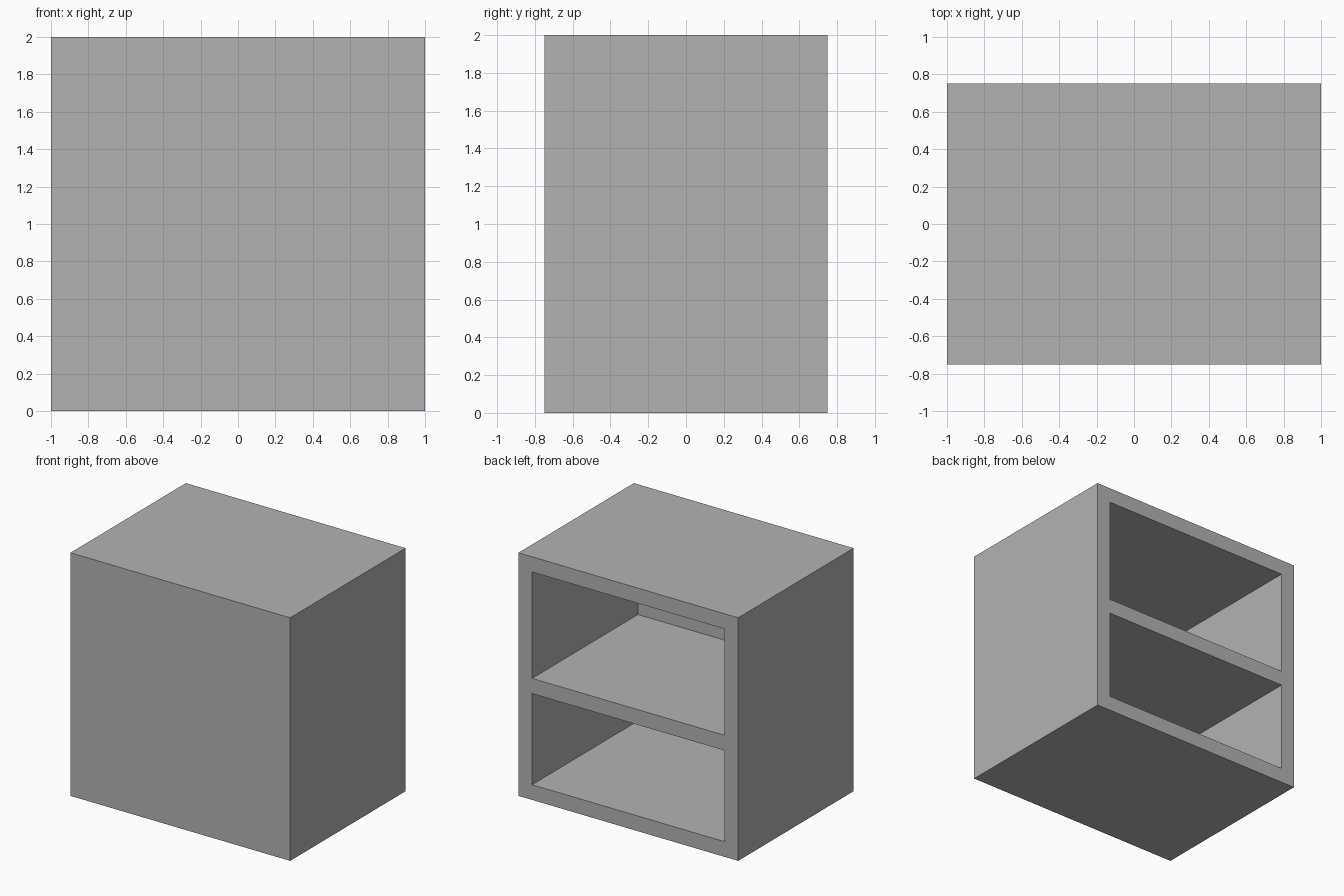
import bpy

default = bpy.data.objects.get("Cube")
if default:
    bpy.data.objects.remove(default, do_unlink=True)

WIDTH, DEPTH, HEIGHT = 2.0, 1.5, 2.0
WALL = 0.125
SHELF_TOP = 1.0

grey = bpy.data.materials.new("plain grey")
grey.use_nodes = True
colour = (0.45, 0.45, 0.45, 1)
grey.diffuse_color = colour
grey.node_tree.nodes["Principled BSDF"].inputs["Base Color"].default_value = colour


def box(name, low, high):
    """Add a box between two opposite corners."""
    centre = [(a + b) / 2 for a, b in zip(low, high)]
    bpy.ops.mesh.primitive_cube_add(size=1, location=centre)
    obj = bpy.context.object
    obj.name = name
    obj.scale = [b - a for a, b in zip(low, high)]
    bpy.ops.object.transform_apply(location=True, rotation=False, scale=True)
    obj.data.materials.append(grey)
    return obj


# Closed cabinet body
cabinet = box("cabinet_body", (-WIDTH / 2, -DEPTH / 2, 0), (WIDTH / 2, DEPTH / 2, HEIGHT))

# Two compartments, open at the rear, leaving a shelf between them
inner = WIDTH / 2 - WALL
compartments = {
    "lower_compartment": (WALL, SHELF_TOP - WALL),
    "upper_compartment": (SHELF_TOP, HEIGHT - WALL),
}
for name, (bottom, top) in compartments.items():
    cutter = box(name + "_cutter", (-inner, -DEPTH / 2 + WALL, bottom), (inner, DEPTH / 2 + WALL, top))
    cutter.hide_render = True
    cut = cabinet.modifiers.new(name, "BOOLEAN")
    cut.operation = "DIFFERENCE"
    cut.solver = "EXACT"
    cut.object = cutter
    bpy.context.view_layer.objects.active = cabinet
    bpy.ops.object.modifier_apply(modifier=cut.name)
    bpy.data.objects.remove(cutter, do_unlink=True)
